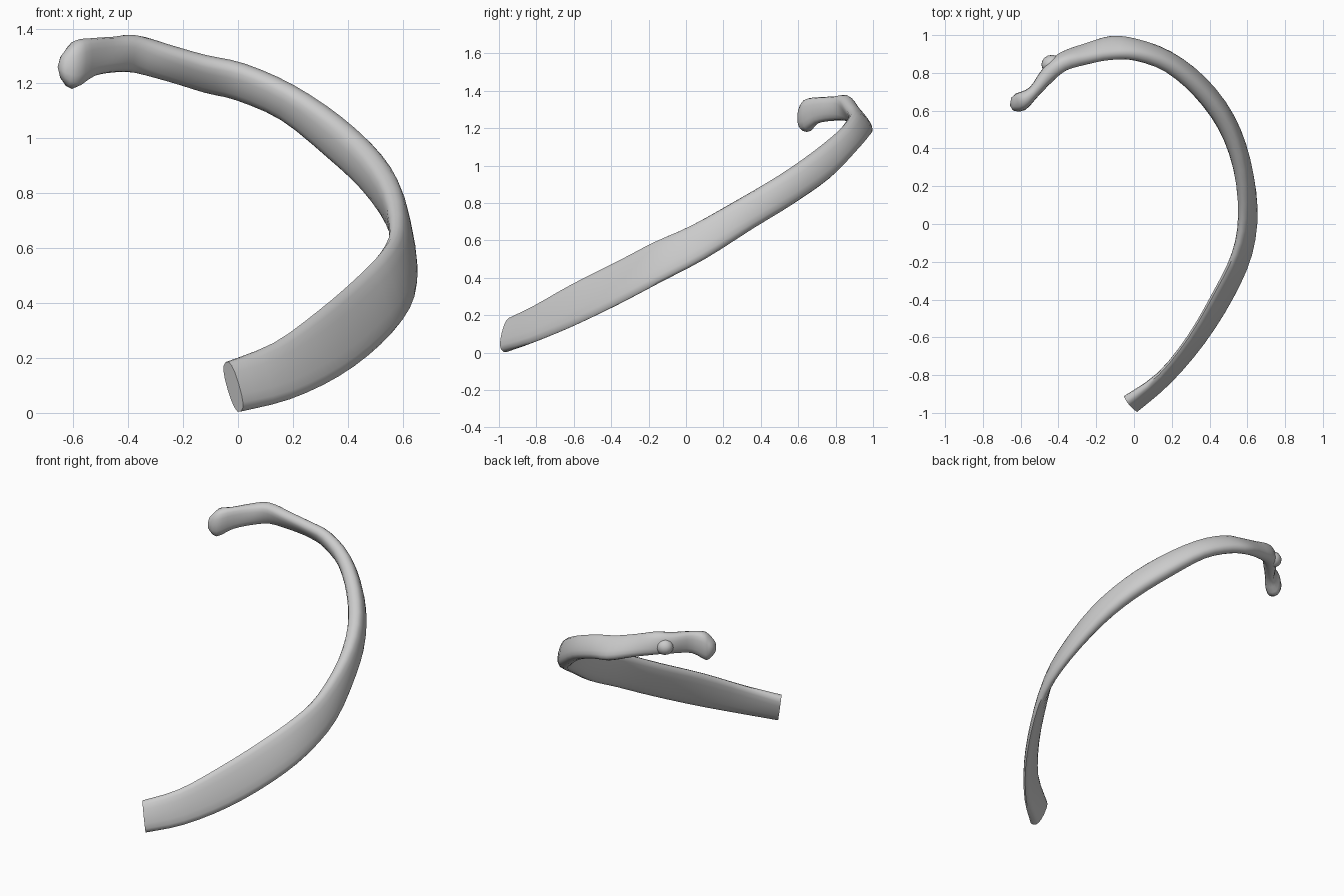
import bpy, bmesh, math
from mathutils import Vector

if "Cube" in bpy.data.objects:
    bpy.data.objects.remove(bpy.data.objects["Cube"])

# Stations along the rib: lower edge xyz, upper edge xyz, thickness
STATIONS = [
    (0.01, -0.975, 0.005, -0.045, -0.93, 0.185, 0.08),
    (0.19, -0.83, 0.05, 0.13, -0.80, 0.255, 0.055),
    (0.37, -0.62, 0.135, 0.29, -0.60, 0.37, 0.055),
    (0.52, -0.38, 0.25, 0.43, -0.36, 0.49, 0.06),
    (0.615, -0.15, 0.37, 0.53, -0.16, 0.595, 0.065),
    (0.635, 0.10, 0.50, 0.57, 0.03, 0.68, 0.075),
    (0.58, 0.36, 0.665, 0.56, 0.28, 0.82, 0.09),
    (0.485, 0.58, 0.80, 0.49, 0.50, 0.95, 0.10),
    (0.34, 0.77, 0.935, 0.36, 0.68, 1.075, 0.10),
    (0.17, 0.90, 1.07, 0.19, 0.82, 1.19, 0.09),
    (0.00, 0.965, 1.145, 0.02, 0.88, 1.265, 0.085),
    (-0.12, 0.985, 1.175, -0.12, 0.88, 1.295, 0.08),
    (-0.26, 0.94, 1.215, -0.25, 0.86, 1.335, 0.08),
    (-0.38, 0.88, 1.24, -0.37, 0.84, 1.375, 0.09),
    (-0.455, 0.79, 1.24, -0.455, 0.79, 1.37, 0.085),
    (-0.53, 0.70, 1.225, -0.53, 0.70, 1.365, 0.065),
    (-0.605, 0.645, 1.18, -0.595, 0.65, 1.355, 0.10),
    (-0.645, 0.63, 1.22, -0.645, 0.64, 1.30, 0.07),
]
SIDES, STEPS = 16, 3


def catmull(p0, p1, p2, p3, t):
    return [0.5 * (2 * b + (c - a) * t + (2 * a - 5 * b + 4 * c - d) * t * t
                   + (3 * b - a - 3 * c + d) * t ** 3)
            for a, b, c, d in zip(p0, p1, p2, p3)]


def smooth_stations():
    n, out = len(STATIONS), []
    for i in range(n - 1):
        p = [STATIONS[min(max(j, 0), n - 1)] for j in range(i - 1, i + 3)]
        out += [catmull(*p, s / STEPS) for s in range(STEPS)]
    return out + [STATIONS[-1]]


def finish(bm, name):
    bmesh.ops.recalc_face_normals(bm, faces=bm.faces)
    mesh = bpy.data.meshes.new(name)
    bm.to_mesh(mesh)
    bm.free()
    ob = bpy.data.objects.new(name, mesh)
    bpy.context.collection.objects.link(ob)
    bpy.ops.object.select_all(action='DESELECT')
    ob.select_set(True)
    bpy.context.view_layer.objects.active = ob
    bpy.ops.object.shade_smooth_by_angle(angle=math.radians(50))
    return ob


def power(v, e):
    return math.copysign(abs(v) ** e, v)


# Rib shaft, neck and head: one flattened band lofted through the stations
rows = smooth_stations()
mids = [(Vector(r[0:3]) + Vector(r[3:6])) / 2 for r in rows]
bm = bmesh.new()
rings = []
for i, r in enumerate(rows):
    tangent = mids[min(i + 1, len(rows) - 1)] - mids[max(i - 1, 0)]
    half = (Vector(r[3:6]) - Vector(r[0:3])) / 2
    side = tangent.cross(half).normalized() * r[6] / 2
    ring = []
    for k in range(SIDES):
        a = 2 * math.pi * k / SIDES
        ring.append(bm.verts.new(mids[i] + half * power(math.sin(a), 0.85)
                                 + side * power(math.cos(a), 0.75)))
    rings.append(ring)
for a, b in zip(rings, rings[1:]):
    for k in range(SIDES):
        m = (k + 1) % SIDES
        bm.faces.new((a[k], a[m], b[m], b[k]))
# flat front end, domed head
bm.faces.new(rings[0])
tip = bm.verts.new(mids[-1] + Vector((-0.012, -0.008, 0)))
for k in range(SIDES):
    bm.faces.new((rings[-1][k], rings[-1][(k + 1) % SIDES], tip))
finish(bm, "rib_shaft")

# Tubercle: small knob on the back where the neck begins
bm = bmesh.new()
bmesh.ops.create_uvsphere(bm, u_segments=16, v_segments=10, radius=1)
for v in bm.verts:
    v.co = Vector((v.co.x * 0.055, v.co.y * 0.05, v.co.z * 0.05)) + Vector((-0.435, 0.845, 1.295))
finish(bm, "tubercle")
